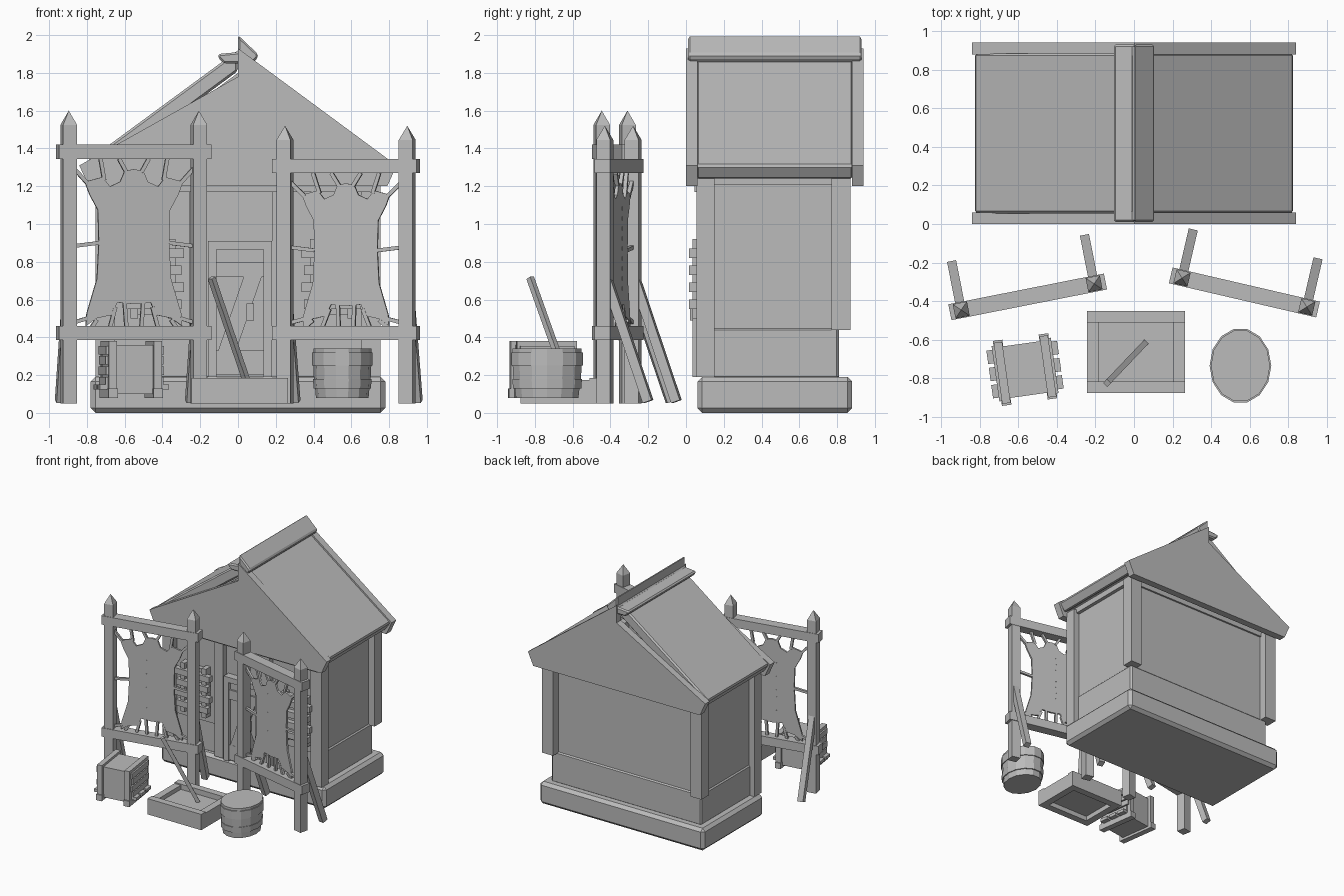
import bpy, bmesh, math
from mathutils import Matrix, Vector

cube = bpy.data.objects.get("Cube")
if cube:
    bpy.data.objects.remove(cube, do_unlink=True)

grey = bpy.data.materials.new("plain_grey")
grey.use_nodes = True
colour = (0.5, 0.5, 0.5, 1)
grey.diffuse_color = colour
grey.node_tree.nodes["Principled BSDF"].inputs["Base Color"].default_value = colour
WORLD = Matrix.Identity(4)


def finish(name, bm, matrix=WORLD, bevel=0):
    bmesh.ops.recalc_face_normals(bm, faces=bm.faces)
    mesh = bpy.data.meshes.new(name)
    bm.to_mesh(mesh)
    bm.free()
    mesh.materials.append(grey)
    ob = bpy.data.objects.new(name, mesh)
    ob.matrix_world = matrix
    bpy.context.collection.objects.link(ob)
    if bevel:
        mod = ob.modifiers.new("bevel", "BEVEL")
        mod.width = bevel
        mod.segments = 1
    return ob


def box(name, x, y, z, matrix=WORLD, bevel=0):
    """Box from (min, max) pairs."""
    bm = bmesh.new()
    bmesh.ops.create_cube(bm, size=1)
    for v in bm.verts:
        v.co = [r[0] if c < 0 else r[1] for r, c in zip((x, y, z), v.co)]
    return finish(name, bm, matrix, bevel)


def bar(name, a, b, w, d, matrix=WORLD):
    """Rectangular bar between two points."""
    a, b = Vector(a), Vector(b)
    axis = (b - a).normalized()
    side = axis.cross(Vector((0, 0, 1)))
    side = side.normalized() if side.length > 0.01 else Vector((1, 0, 0))
    rot = Matrix((side, axis.cross(side), axis)).transposed().to_4x4()
    h = (b - a).length / 2
    return box(name, (-w / 2, w / 2), (-d / 2, d / 2), (-h, h),
               matrix @ Matrix.Translation((a + b) / 2) @ rot)


def prism(name, pts, y0, y1, matrix=WORLD, bevel=0):
    """Extrude an x-z outline along y."""
    bm = bmesh.new()
    face = bm.faces.new([bm.verts.new((x, y0, z)) for x, z in pts])
    new = bmesh.ops.extrude_face_region(bm, geom=[face])["geom"]
    verts = [g for g in new if isinstance(g, bmesh.types.BMVert)]
    bmesh.ops.translate(bm, verts=verts, vec=(0, y1 - y0, 0))
    return finish(name, bm, matrix, bevel)


def mirrored(half):
    return half + [(-x, z) for x, z in reversed(half) if x > 0]


# House body
box("foundation", (-0.78, 0.78), (0.06, 0.88), (0, 0.19), bevel=0.025)
box("lower_wall", (-0.71, 0.71), (0.11, 0.81), (0.18, 0.45), bevel=0.012)
box("wall", (-0.7, 0.7), (0.1, 0.8), (0.44, 1.23))
prism("gable", mirrored([(0, 1.8), (0.73, 1.26), (0.73, 1.21)]), 0.1, 0.815)
for s in (-1, 1):
    for tag, y, z in (("front", (0.055, 0.15), 0.19), ("back", (0.77, 0.87), 0.44)):
        box(tag + "_corner_post", sorted((s * 0.65, s * 0.755)), y, (z, 1.24))
    box("door_side_post", sorted((s * 0.18, s * 0.26)), (0.055, 0.11), (0.19, 1.2))
box("front_beam", (-0.72, 0.72), (0.045, 0.11), (1.17, 1.26))
box("ridge_beam", (-0.03, 0.03), (0.03, 0.91), (1.69, 1.76))

# Gable cladding: overlapping boards that narrow towards the ridge
for i in range(4):
    z = 1.27 + i * 0.125
    w0, w1 = [(1.78 - h) / 0.735 for h in (z, z + 0.115)]
    prism("gable_board", [(-w0, z), (w0, z), (w1, z + 0.115), (-w1, z + 0.115)],
          0.065 + 0.01 * (i % 2), 0.11)

# Roof
for tag, y in (("front", (0, 0.06)), ("back", (0.88, 0.94))):
    prism(tag + "_barge_board", mirrored([(0, 1.93), (0.84, 1.31), (0.79, 1.2)])
          + [(0, 1.78)], *y)
for s in (-1, 1):
    prism("roof_slope", [(s * x, z) for x, z in
          ((0, 1.92), (0.83, 1.31), (0.78, 1.235), (0, 1.81))], 0.055, 0.885, bevel=0.012)
prism("ridge_cap", mirrored([(0, 2.0), (0.105, 1.9), (0.105, 1.88), (0.075, 1.85)])
      + [(0, 1.91)], 0.01, 0.93, bevel=0.015)

# Door with Z bracing
box("door", (-0.12, 0.14), (0.06, 0.12), (0.19, 0.88))
for x in (-0.16, 0.135):
    box("door_jamb", (x, x + 0.045), (0.035, 0.12), (0.19, 0.91))
box("door_lintel", (-0.16, 0.18), (0.035, 0.12), (0.865, 0.91))
for z in (0.2, 0.72):
    box("door_rail", (-0.115, 0.135), (0.045, 0.07), (z, z + 0.08 + (z < 0.5) * 0.05))
prism("door_brace", [(0.03, 0.72), (0.125, 0.72), (-0.01, 0.33), (-0.105, 0.33)], 0.046, 0.07)
box("door_latch", (0.045, 0.085), (0.02, 0.07), (0.49, 0.58))

# Slatted windows
for s, cx in ((-1, -0.45), (1, 0.5)):
    box("window_panel", (cx - 0.11, cx + 0.11), (0.06, 0.11), (0.52, 0.9))
    for x in (cx - 0.12, cx + 0.08):
        box("window_upright", (x, x + 0.04), (0.035, 0.11), (0.5, 0.92))
    for i in range(4):
        z = 0.55 + i * 0.09
        w = 0.15 + 0.015 * (i % 2)
        box("window_slat", (cx - w, cx + w), (0.015, 0.06), (z, z + 0.05))

# Hide outline, centred on x, spanning z 0..1
HIDE = mirrored([(0, 1), (0.05, 0.99), (0.075, 0.92), (0.13, 0.89), (0.17, 0.95),
                 (0.265, 0.92), (0.24, 0.84), (0.195, 0.74), (0.19, 0.53), (0.2, 0.3),
                 (0.255, 0.08), (0.26, 0), (0.2, 0.05), (0.12, 0.07), (0.09, 0.15), (0, 0.14)])


def hide(name, width, z0, z1, y, matrix=WORLD):
    prism(name, [(x * width, z0 + z * (z1 - z0)) for x, z in HIDE],
          y - 0.008, y + 0.008, matrix)


hide("gable_hide", 0.65, 1.27, 1.68, 0.05)
box("gable_hide_middle", (-0.14, 0.14), (0.044, 0.056), (1.31, 1.63))


# Stretching frames
def post(name, x, z1, matrix):
    bm = bmesh.new()
    bmesh.ops.create_cube(bm, size=1)
    for v in bm.verts:
        v.co = (x + v.co.x * 0.075, v.co.y * 0.075, 0.05 if v.co.z < 0 else z1 - 0.075)
    top = max(bm.faces, key=lambda f: f.calc_center_median().z)
    tip = bmesh.ops.poke(bm, faces=[top])["verts"][0]
    tip.co.z = z1
    finish(name, bm, matrix)


def frame(tag, p, q, height, beam, hide_top, width):
    p, q = Vector(p), Vector(q)
    c, d = (p + q) / 2, q - p
    m = Matrix.Translation((c.x, c.y, 0)) @ Matrix.Rotation(math.atan2(d.y, d.x), 4, 'Z')
    h = d.length / 2
    for z in (0.385, beam):
        box(tag + "_frame_beam", (-h - 0.06, h + 0.06), (-0.042, 0.042), (z, z + 0.075), m)
    z0, span = 0.46, hide_top - 0.46
    hide(tag + "_hide", width, z0, hide_top, 0, m)
    for i in range(9):
        z = z0 + span * (0.25 + i * 0.07)
        box(tag + "_hide_stitch", (-0.045, -0.037), (-0.011, 0.011), (z, z + 0.02), m)
    for s in (-1, 1):
        post(tag + "_frame_post", s * h, height, m)
        bar(tag + "_frame_brace", (s * h, 0.0, 0.74), (s * h, 0.235, 0.06), 0.048, 0.05, m)
        # cord: hide point (x, z share), frame point (x, z)
        for hx, hz, fx, fz in ((0.04, 0.98, 0.08, beam), (0.16, 0.93, 0.18, beam),
                               (0.25, 0.91, h, beam - 0.02), (0.19, 0.53, h, 0.88),
                               (0.25, 0.05, h, 0.47), (0.1, 0.12, 0.13, 0.45),
                               (0.2, 0.04, 0.23, 0.45), (0.05, 0.15, 0.04, 0.45)):
            bar(tag + "_hide_cord", (s * hx * width, 0, z0 + hz * span), (s * fx, 0, fz),
                0.02, 0.02, m)


frame("right", (-0.896, -0.446), (-0.207, -0.31), 1.6, 1.345, 1.29, 1.0)
frame("left", (0.249, -0.28), (0.896, -0.43), 1.52, 1.27, 1.215, 0.9)

# Crate on runners
m = Matrix.Translation((-0.565, -0.755, 0)) @ Matrix.Rotation(math.radians(8), 4, 'Z')
box("crate_core", (-0.135, 0.135), (-0.135, 0.135), (0.1, 0.36), m)
for s in (-1, 1):
    x = s * 0.12
    box("crate_runner", (x - 0.025, x + 0.025), (-0.17, 0.17), (0.08, 0.13), m)
    box("crate_top_band", (x - 0.022, x + 0.022), (-0.16, 0.16), (0.355, 0.38), m)
    for y in (-0.145, 0.145):
        box("crate_upright", (x - 0.022, x + 0.022), (y - 0.015, y + 0.015), (0.1, 0.37), m)
    for i in range(4):
        z = 0.145 + i * 0.055
        w = 0.13 + 0.015 * (i % 2)
        box("crate_side_slat", sorted((s * 0.13, s * 0.155)), (-w, w), (z, z + 0.045), m)
for y in (-0.09, 0, 0.09):
    box("crate_floor_slat", (-0.185, 0.185), (y - 0.035, y + 0.035), (0.125, 0.15), m)

# Tray with a stirring stick
for y in (-0.876, -0.51):
    box("tray_end", (-0.245, 0.265), (y, y + 0.06), (0.05, 0.185))
for x in (-0.245, 0.205):
    box("tray_side", (x, x + 0.06), (-0.83, -0.5), (0.05, 0.175))
box("tray_floor", (-0.2, 0.22), (-0.83, -0.5), (0.09, 0.14))
bar("stirring_stick", (-0.14, -0.825, 0.715), (0.055, -0.62, 0.14), 0.03, 0.03)

# Oval barrel with hoops, spun from a profile
bm = bmesh.new()
profile = [(0, 0.08), (0.87, 0.08), (0.9, 0.13), (0.95, 0.13), (0.97, 0.18), (0.94, 0.18),
           (0.96, 0.25), (1, 0.25), (1, 0.32), (0.96, 0.32), (0.96, 0.34), (0, 0.34)]
verts = [bm.verts.new((r, 0, z)) for r, z in profile]
edges = [bm.edges.new(pair) for pair in zip(verts, verts[1:])]
bmesh.ops.spin(bm, geom=verts + edges, axis=(0, 0, 1), cent=(0, 0, 0),
               angle=math.tau, steps=14)
bmesh.ops.remove_doubles(bm, verts=bm.verts, dist=0.001)
finish("barrel", bm, Matrix.Translation((0.552, -0.735, 0)) @ Matrix.Diagonal((0.16, 0.195, 1, 1)))
